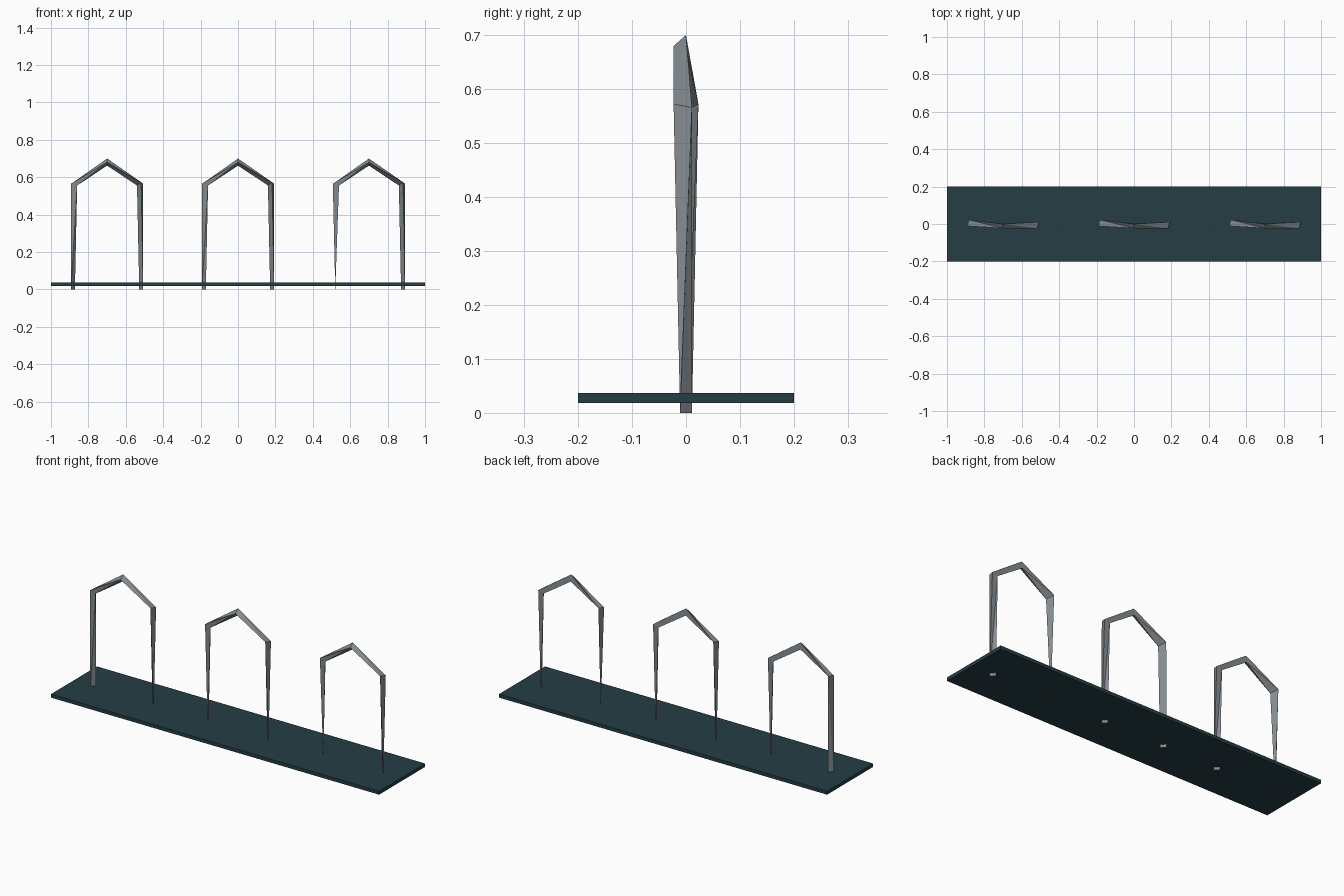
import bpy, bmesh

if "Cube" in bpy.data.objects:
    bpy.data.objects.remove(bpy.data.objects["Cube"])

def material(name, col):
    m = bpy.data.materials.new(name)
    m.diffuse_color = (*col, 1)
    m.use_nodes = True
    m.node_tree.nodes["Principled BSDF"].inputs["Base Color"].default_value = m.diffuse_color
    return m

steel = material("grey steel", (0.23, 0.26, 0.28))
teal = material("dark teal", (0.018, 0.048, 0.06))

def finish(bm, name, mat):
    bmesh.ops.recalc_face_normals(bm, faces=bm.faces[:])
    me = bpy.data.meshes.new(name)
    bm.to_mesh(me)
    bm.free()
    me.materials.append(mat)
    ob = bpy.data.objects.new(name, me)
    bpy.context.collection.objects.link(ob)
    return ob

# thin ground plate, softly shaded over its edges
bm = bmesh.new()
bmesh.ops.create_cube(bm, size=1)
for v in bm.verts:
    v.co = (v.co.x * 2, v.co.y * 0.4, 0.0275 + v.co.z * 0.019)
for f in bm.faces:
    f.smooth = False
finish(bm, "base_plate", teal)

# twisted three-sided eave section: outer, corner, inner (right side)
EAVE = [(0.193, 0.011, 0.566), (0.182, -0.023, 0.572), (0.160, 0.011, 0.556)]
APEX = [(0, 0, 0.70), (0, -0.023, 0.68), (0, 0.003, 0.662)]
FOOT = [(0.193, -0.011, 0), (0.172, 0.011, 0)]

def turn(pts):
    return [(-x, -y, z) for x, y, z in pts]

def hoop(name, cx, left_foot):
    bm = bmesh.new()
    def add(pts):
        return [bm.verts.new((x + cx, y, z)) for x, y, z in pts]
    right, left, top = add(EAVE), add(turn(EAVE)), add(APEX)

    # sloping rafters
    for ring in (right, [left[1], left[0], left[2]]):
        for i in range(3):
            j = (i + 1) % 3
            bm.faces.new((ring[i], ring[j], top[j], top[i]))

    # legs tapering to a flat edge, or to a point
    for (a, b, c), foot in ((right, FOOT), (left, left_foot)):
        f = add(foot)
        if len(f) == 1:
            for p, q in ((a, b), (b, c), (c, a)):
                bm.faces.new((p, q, f[0]))
        else:
            bm.faces.new((a, b, f[0]))
            bm.faces.new((b, f[1], f[0]))
            bm.faces.new((b, c, f[1]))
            bm.faces.new((a, f[0], f[1], c))
    bmesh.ops.triangulate(bm, faces=bm.faces[:])
    finish(bm, name, steel)

hoop("left_hoop", -0.7, [(-0.193, -0.011, 0), (-0.172, 0.011, 0)])
hoop("middle_hoop", 0.0, turn(FOOT))
hoop("right_hoop", 0.7, [(-0.18, 0, 0)])
